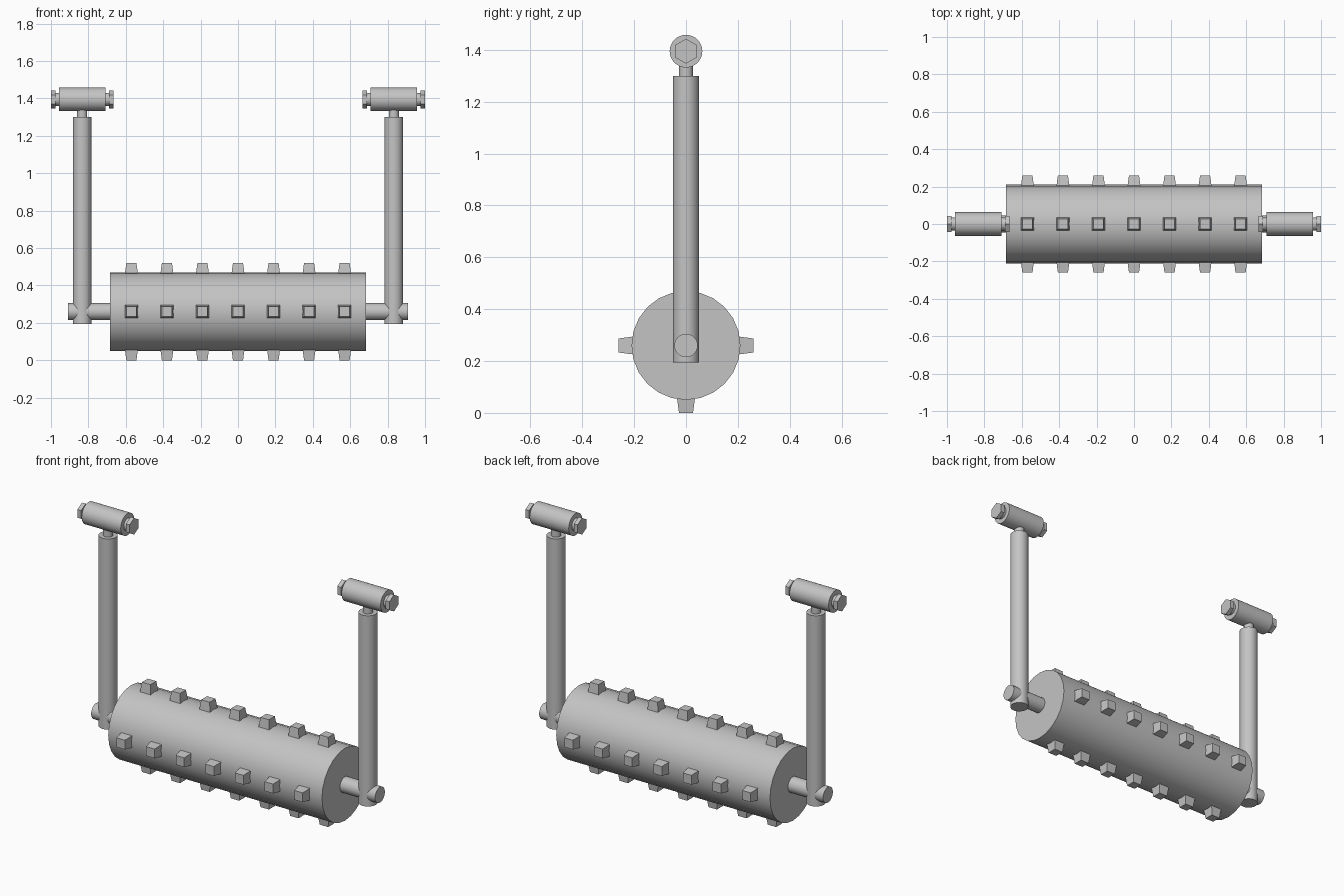
import bpy
from math import pi, sqrt
from mathutils import Matrix

default = bpy.data.objects.get("Cube")
if default:
    bpy.data.objects.remove(default, do_unlink=True)

grey = bpy.data.materials.new("plain_grey")
grey.use_nodes = True
colour = (0.55, 0.55, 0.55, 1)
grey.diffuse_color = colour
grey.node_tree.nodes["Principled BSDF"].inputs["Base Color"].default_value = colour

AXLE_Z = 0.26
SLEEVE_Z = 1.395
ARM_X = 0.833


def finish(name, smooth=False):
    obj = bpy.context.object
    obj.name = name
    obj.data.materials.append(grey)
    if smooth:
        bpy.ops.object.shade_smooth_by_angle(angle=pi / 6)
    return obj


def x_rod(name, x0, x1, z, radius, sides=32):
    """Cylinder lying along x."""
    bpy.ops.mesh.primitive_cylinder_add(
        vertices=sides, radius=radius, depth=x1 - x0,
        location=((x0 + x1) / 2, 0, z), rotation=(0, pi / 2, 0))
    return finish(name, sides > 6)


def z_rod(name, x, z0, z1, radius):
    """Upright cylinder."""
    bpy.ops.mesh.primitive_cylinder_add(
        vertices=32, radius=radius, depth=z1 - z0, location=(x, 0, (z0 + z1) / 2))
    return finish(name, True)


# Roller drum and its axle stubs
x_rod("drum", -0.685, 0.685, AXLE_Z, 0.21, 24)
x_rod("axle", -0.91, 0.91, AXLE_Z, 0.045)

# Four rows of seven tapered teeth around the drum
for row in range(4):
    for i in range(-3, 4):
        bpy.ops.mesh.primitive_cone_add(
            vertices=4, radius1=0.035 * sqrt(2), radius2=0.027 * sqrt(2), depth=0.06)
        tooth = finish(f"tooth_{row + 1}_{i + 4}")
        tooth.data.transform(Matrix.Rotation(pi / 4, 4, "Z"))
        tooth.matrix_world = (Matrix.Translation((i * 0.19, 0, AXLE_Z))
                              @ Matrix.Rotation(row * pi / 2, 4, "X")
                              @ Matrix.Translation((0, 0, 0.23)))

# Arms with a bolted pivot sleeve on top, one on each side
for side, label in ((1, "left"), (-1, "right")):
    x = side * ARM_X
    z_rod(f"{label}_arm", x, 0.195, 1.3, 0.05)
    z_rod(f"{label}_neck", x, 1.28, 1.36, 0.027)
    x_rod(f"{label}_sleeve", x - 0.125, x + 0.125, SLEEVE_Z, 0.063)
    x_rod(f"{label}_bolt_shank", x - 0.15, x + 0.15, SLEEVE_Z, 0.035)
    for end in (-1, 1):
        middle = x + end * 0.155
        x_rod(f"{label}_bolt_head_{'outer' if end == side else 'inner'}",
              middle - 0.012, middle + 0.012, SLEEVE_Z, 0.048, 6).rotation_euler.x = 0
        # Hexagon points face up and down
        bpy.context.object.data.transform(Matrix.Rotation(pi / 2, 4, "Z"))
